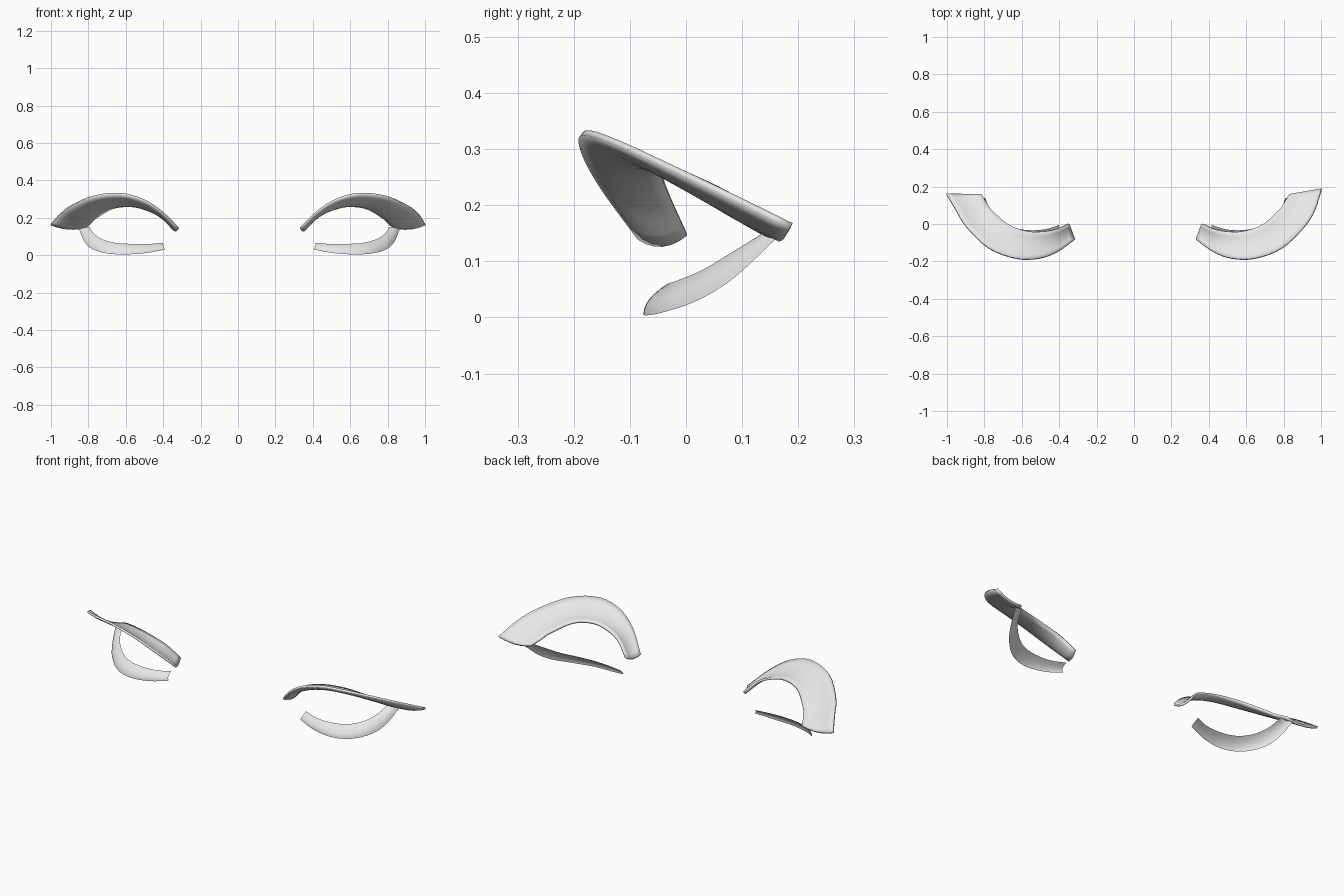
import bpy
from mathutils import Vector

cube = bpy.data.objects.get("Cube")
if cube:
    bpy.data.objects.remove(cube, do_unlink=True)

# One pale grey for every strip
grey = bpy.data.materials.new("pale_grey")
grey.use_nodes = True
grey.diffuse_color = (0.8, 0.8, 0.8, 1)
grey.node_tree.nodes["Principled BSDF"].inputs["Base Color"].default_value = (0.8, 0.8, 0.8, 1)


def smooth_rail(points, steps):
    """Smooth path through the points (Catmull-Rom)."""
    pts = [Vector(p) for p in points]
    pts = [2 * pts[0] - pts[1]] + pts + [2 * pts[-1] - pts[-2]]
    path = []
    for a, b, c, d in zip(pts, pts[1:], pts[2:], pts[3:]):
        for i in range(steps):
            t = i / steps
            path.append(b + (c - a) * t / 2
                        + (2 * a - 5 * b + 4 * c - d) * t * t / 2
                        + (3 * b - a - 3 * c + d) * t ** 3 / 2)
    return path + [pts[-2]]


def lash_strip(name, root, tip, bow, side, shift, thickness=0, steps=4, across=6):
    """Curved strip lofted from the root rail to the tip rail, bowed in section."""
    verts, faces = [], []
    bow = Vector(bow)
    for r, t in zip(smooth_rail(root, steps), smooth_rail(tip, steps)):
        for j in range(across + 1):
            v = j / across
            p = r.lerp(t, v) + bow * 4 * v * (1 - v)
            verts.append((side * p.x + shift, p.y, p.z))
    row = across + 1
    for i in range(len(verts) // row - 1):
        for j in range(across):
            a = i * row + j
            quad = (a, a + 1, a + row + 1, a + row)
            faces.append(quad if side > 0 else quad[::-1])
    mesh = bpy.data.meshes.new(name)
    mesh.from_pydata(verts, [], faces)
    mesh.materials.append(grey)
    obj = bpy.data.objects.new(name, mesh)
    bpy.context.collection.objects.link(obj)
    if thickness:
        solid = obj.modifiers.new("thickness", "SOLIDIFY")
        solid.thickness = thickness
        solid.offset = -1
    bpy.ops.object.select_all(action="DESELECT")
    obj.select_set(True)
    bpy.context.view_layer.objects.active = obj
    bpy.ops.object.shade_smooth_by_angle()
    return obj


# Rails run from the inner corner of the eye to the outer corner
upper_root = [(.36, 0, .153), (.43, -.03, .22), (.52, -.042, .256), (.6, -.035, .268),
              (.69, 0, .255), (.775, .075, .205), (.8, .11, .18), (.83, .16, .155)]
upper_tip = [(.33, -.08, .147), (.42, -.145, .235), (.52, -.18, .3), (.645, -.18, .333),
             (.79, -.125, .318), (.91, -.01, .265), (.965, .08, .222), (1, .19, .168)]
lower_root = [(.415, -.005, .066), (.49, -.028, .06), (.58, -.033, .06), (.67, -.015, .066),
              (.74, .03, .085), (.785, .08, .115), (.81, .14, .152)]
lower_tip = [(.405, -.04, .03), (.5, -.066, .012), (.61, -.075, .004), (.71, -.045, .008),
             (.79, .02, .03), (.835, .085, .07), (.865, .16, .14)]

for label, side, shift in (("left", 1, 0), ("right", -1, .015)):
    tip = list(upper_tip)
    if side < 0:
        tip[-1] = (1.015, .163, .168)   # right outer corner is a little squarer
    lash_strip(label + "_upper_lash", upper_root, tip, (0, 0, -.016), side, shift, thickness=.011)
    lash_strip(label + "_lower_lash", lower_root, lower_tip, (.003, -.011, 0), side, shift)
